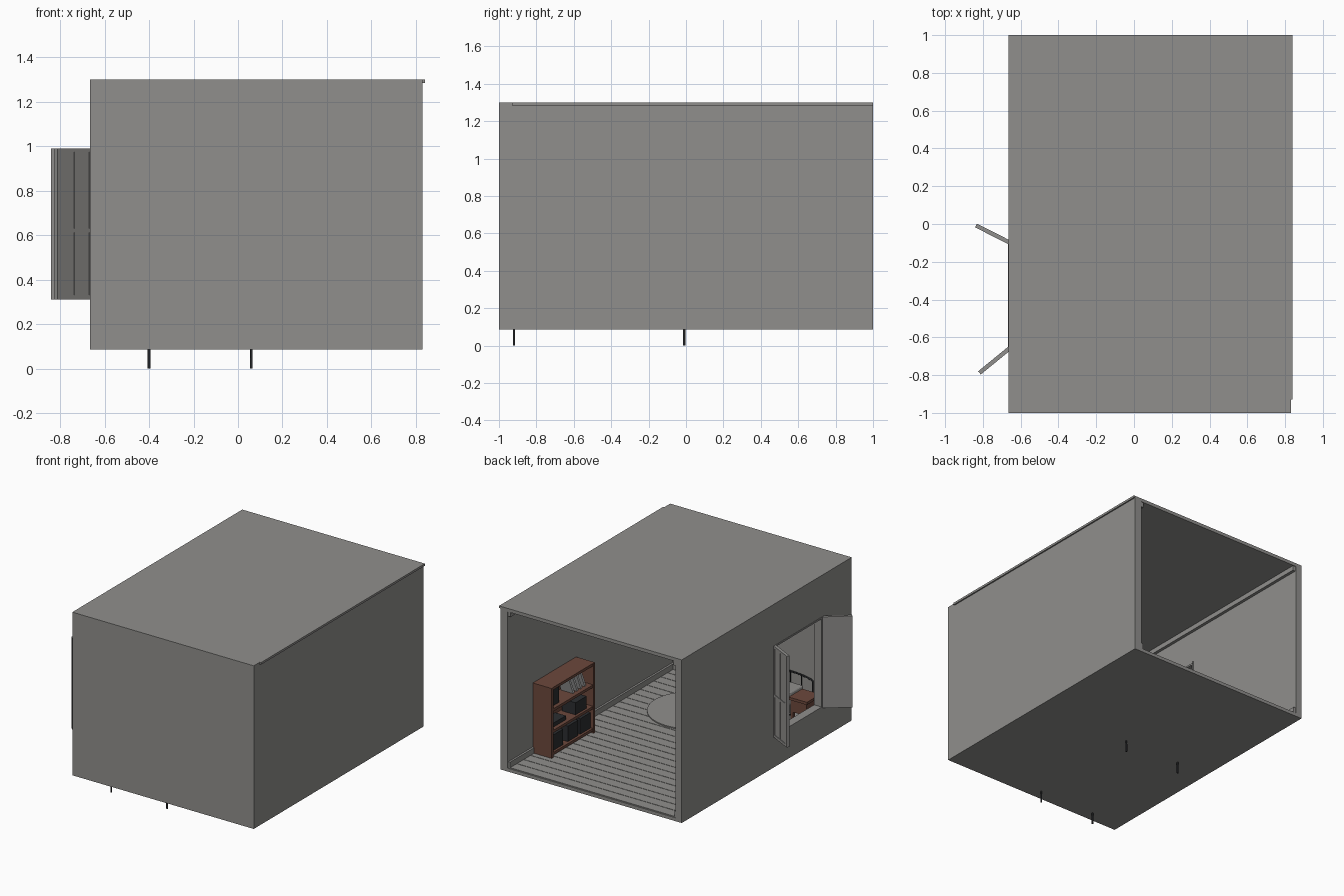
import bpy, bmesh, math
from mathutils import Vector, Matrix

if "Cube" in bpy.data.objects:
    bpy.data.objects.remove(bpy.data.objects["Cube"])


def material(name, r, g, b):
    m = bpy.data.materials.new(name)
    m.use_nodes = True
    m.diffuse_color = (r, g, b, 1)
    m.node_tree.nodes["Principled BSDF"].inputs["Base Color"].default_value = (r, g, b, 1)
    return m


GREY = material("warm grey", 0.28, 0.275, 0.265)
BROWN = material("brown wood", 0.15, 0.065, 0.045)
BLACK = material("charcoal", 0.025, 0.027, 0.03)
WHITE = material("paper white", 0.6, 0.6, 0.6)


def finish(name, bm, mat, smooth=False):
    me = bpy.data.meshes.new(name)
    bm.to_mesh(me)
    bm.free()
    me.materials.append(mat)
    ob = bpy.data.objects.new(name, me)
    bpy.context.collection.objects.link(ob)
    if smooth:
        bpy.ops.object.select_all(action="DESELECT")
        ob.select_set(True)
        bpy.context.view_layer.objects.active = ob
        bpy.ops.object.shade_smooth_by_angle()
    return ob


def add_box(bm, x, y, z):
    """Box from (min, max) pairs on each axis."""
    lo, hi = Vector((x[0], y[0], z[0])), Vector((x[1], y[1], z[1]))
    mat = Matrix.Translation((lo + hi) / 2) @ Matrix.Diagonal((*(hi - lo), 1))
    return bmesh.ops.create_cube(bm, size=1, matrix=mat)["verts"]


def boxes(name, mat, *parts):
    bm = bmesh.new()
    for p in parts:
        add_box(bm, *p)
    return finish(name, bm, mat)


def disc(name, mat, x, y, z, radius, height, sides=48):
    bm = bmesh.new()
    bmesh.ops.create_cone(bm, cap_ends=True, segments=sides, radius1=radius, radius2=radius,
                          depth=height, matrix=Matrix.Translation((x, y, z + height / 2)))
    return finish(name, bm, mat, True)


def tube(name, mat, points, radius):
    cu = bpy.data.curves.new(name, "CURVE")
    cu.dimensions = "3D"
    cu.bevel_depth = radius
    cu.bevel_resolution = 2
    cu.use_fill_caps = True
    sp = cu.splines.new("POLY")
    sp.points.add(len(points) - 1)
    for p, co in zip(sp.points, points):
        p.co = (*co, 1)
    cu.materials.append(mat)
    ob = bpy.data.objects.new(name, cu)
    bpy.context.collection.objects.link(ob)


def cut(target, cutter):
    cutter.hide_render = True
    cutter.hide_set(True)
    mod = target.modifiers.new("cut", "BOOLEAN")
    mod.operation = "DIFFERENCE"
    mod.solver = "EXACT"
    mod.object = cutter


# Room shell, open at the back, with a window hole in one side
X0, X1, Y0, FLOOR, CEIL = -0.615, 0.77, -0.94, 0.11, 1.275
WIN_Y, WIN_Z = (-0.655, -0.095), (0.31, 0.99)
shell = boxes("room_shell", GREY, ((-0.665, 0.83), (-1, 1), (0.085, 1.3)))
cut(shell, boxes("room_cutter", GREY, ((X0, X1), (Y0, 1.2), (FLOOR, CEIL))))
cut(shell, boxes("window_cutter", GREY, ((-0.8, -0.5), WIN_Y, WIN_Z)))

# Roof edge strip along the solid side
boxes("roof_edge_strip", GREY, ((0.8, 0.84), (-0.93, 1), (1.284, 1.3)))


# Skirting and crown mouldings on the three inner walls
def trim(name, z, t):
    boxes(name, GREY, ((X0, X0 + t), (Y0, 0.995), z), ((X1 - t, X1), (Y0, 0.995), z),
          ((X0, X1), (Y0, Y0 + t), z))


trim("skirting", (FLOOR, 0.155), 0.015)
trim("crown_moulding", (1.24, CEIL), 0.022)

# Floor boards
rows = 24
step = (0.995 - Y0) / rows
boxes("floor_boards", GREY, *[((X0, X1), (Y0 + i * step, Y0 + (i + 1) * step - 0.004),
                               (FLOOR - 0.001, FLOOR + 0.004)) for i in range(rows)])

# Window lining
ya, yb = WIN_Y
za, zb = WIN_Z
wx = (-0.668, -0.605)
boxes("window_lining", GREY, (wx, (ya, ya + 0.012), WIN_Z), (wx, (yb - 0.012, yb), WIN_Z),
      (wx, WIN_Y, (za, za + 0.012)), (wx, WIN_Y, (zb - 0.012, zb)))


# Open window leaves, panelled on the outer face
def leaf(name, hinge, tip, side):
    d = Vector(tip) - Vector(hinge)
    w, t = d.length, 0.022
    bm = bmesh.new()
    add_box(bm, (0, w), (-t / 2 + 0.004, t / 2 - 0.004), WIN_Z)
    for x in ((0, 0.025), (w / 2 - 0.007, w / 2 + 0.007), (w - 0.025, w)):
        add_box(bm, x, (-t / 2, t / 2), WIN_Z)
    for z in ((za, za + 0.02), (0.612, 0.63), (zb - 0.016, zb)):
        add_box(bm, (0, w), (-t / 2, t / 2), z)
    # smooth inner face
    add_box(bm, (0, w), sorted((0, -side * t / 2)), WIN_Z)
    bmesh.ops.transform(bm, verts=bm.verts, matrix=Matrix.Translation((*hinge, 0))
                        @ Matrix.Rotation(math.atan2(d.y, d.x), 4, "Z"))
    finish(name, bm, GREY)


leaf("front_window_leaf", (-0.655, -0.655), (-0.818, -0.788), 1)
leaf("rear_window_leaf", (-0.655, -0.1), (-0.836, -0.008), -1)

# Bookcase with its contents
bx, by0, by1, bz0, bz1 = (0.61, 0.765), 0.2, 0.71, FLOOR, 0.635
t = 0.02
levels = [bz0 + 0.02, bz0 + 0.185, bz0 + 0.345, bz1 - t]
boxes("bookcase", BROWN, (bx, (by0, by0 + t), (bz0, bz1)), (bx, (by1 - t, by1), (bz0, bz1)),
      ((0.755, 0.765), (by0, by1), (bz0, bz1)),
      *[((0.612, 0.765), (by0, by1), (z, z + t)) for z in levels])
s = [z + t for z in levels]
boxes("storage_boxes", BLACK,
      *[((0.63, 0.74), (y, y + 0.12), (s[0], s[0] + 0.115)) for y in (0.225, 0.37, 0.545)],
      ((0.63, 0.74), (0.27, 0.4), (s[1], s[1] + 0.09)),
      ((0.64, 0.73), (0.5, 0.66), (s[1], s[1] + 0.03)),
      ((0.64, 0.74), (0.58, 0.67), (s[2], s[2] + 0.12)))
bm = bmesh.new()
for i in range(4):
    verts = add_box(bm, (0.64, 0.74), (-0.008, 0.008), (0, 0.13))
    m = (Matrix.Translation((0, 0.27 + i * 0.045, s[2] + 0.003)) @ Matrix.Rotation(-0.4, 4, "X"))
    bmesh.ops.transform(bm, verts=verts, matrix=m)
finish("leaning_books", bm, WHITE)

# Round rug
disc("round_rug", GREY, 0.27, -0.45, FLOOR + 0.003, 0.3, 0.009)

# Metal bed with arched ends
bed_x, bed_y = (-0.4, 0.06), (-0.92, -0.01)
mid = sum(bed_x) / 2
for y, post, label in ((bed_y[0], 0.335, "head"), (bed_y[1], 0.29, "foot")):
    arch = [(mid - 0.23 * math.cos(a), y, post + 0.03 * math.sin(a))
            for a in [math.pi * i / 16 for i in range(17)]]
    tube(label + "_arch", BLACK, [(bed_x[0], y, 0)] + arch + [(bed_x[1], y, 0)], 0.006)
    for i in range(1, 5):
        x = bed_x[0] + 0.092 * i
        tube(label + "_bar", BLACK, [(x, y, 0.19), (x, y, post + 0.02)], 0.003)
    tube(label + "_rail", BLACK, [(bed_x[0], y, 0.19), (bed_x[1], y, 0.19)], 0.005)
for x in bed_x:
    tube("side_rail", BLACK, [(x, bed_y[0], 0.19), (x, bed_y[1], 0.19)], 0.005)


def cushion(name, mat, *box):
    ob = boxes(name, mat, box)
    mod = ob.modifiers.new("soft", "BEVEL")
    mod.width = 0.014
    mod.segments = 3


cushion("mattress", GREY, (-0.39, 0.05), (-0.91, -0.02), (0.19, 0.265))
cushion("pillow", GREY, (-0.34, 0.0), (-0.9, -0.74), (0.26, 0.3))

# Bedside table
nx, ny = (-0.59, -0.44), (-0.74, -0.58)
boxes("bedside_table", BROWN, (nx, ny, (0.34, 0.36)),
      ((-0.58, -0.45), (-0.73, -0.59), (0.25, 0.34)),
      *[((x, x + 0.02), (y, y + 0.02), (FLOOR, 0.25))
        for x in (-0.58, -0.47) for y in (-0.73, -0.61)])

# Slim floor stand
disc("stand_base", BLACK, -0.53, 0.0, FLOOR, 0.05, 0.012, 24)
tube("stand_pole", BLACK, [(-0.53, 0, FLOOR), (-0.53, 0, 0.93)], 0.005)
